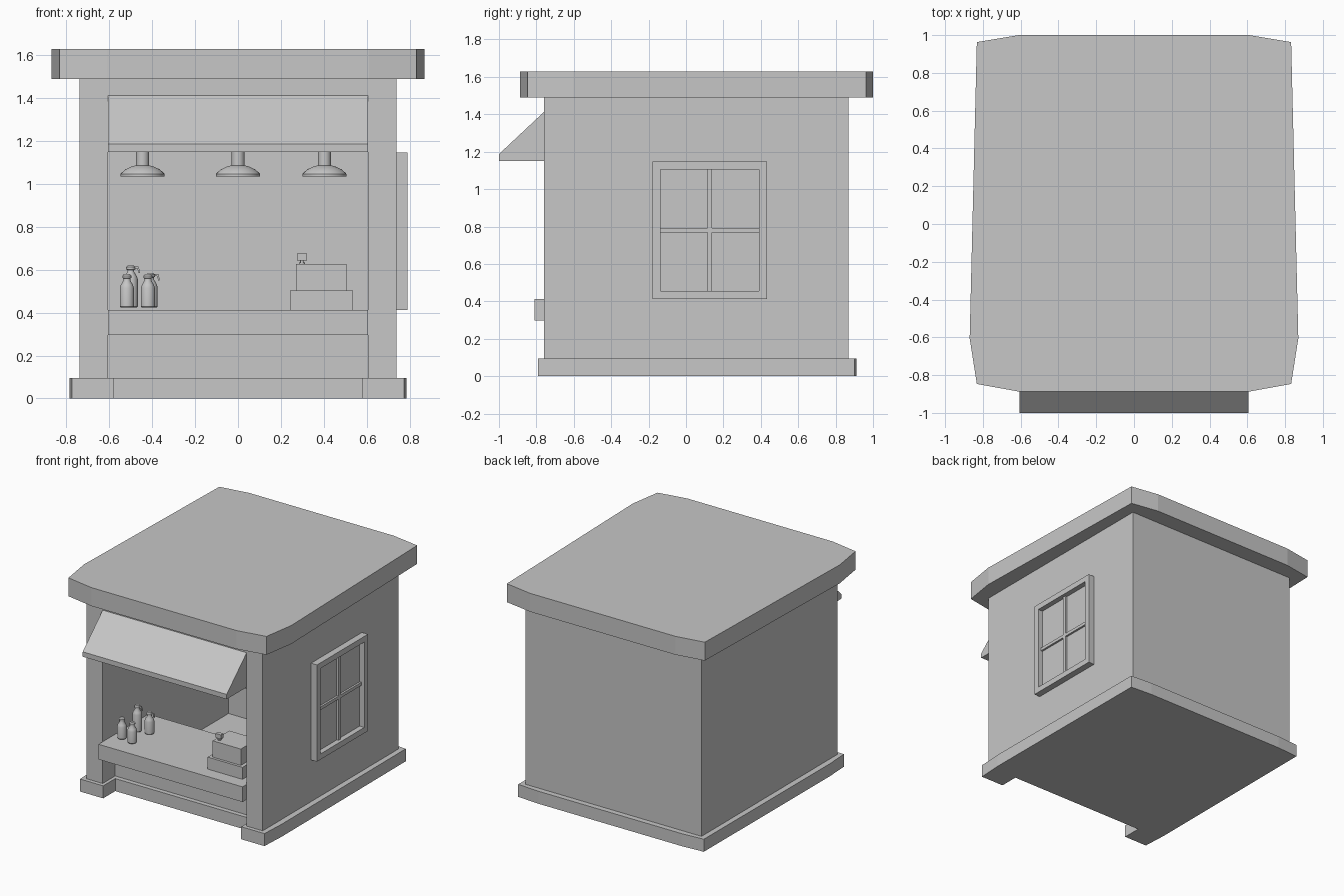
import bpy, bmesh, math
from mathutils import Matrix

if "Cube" in bpy.data.objects:
    bpy.data.objects.remove(bpy.data.objects["Cube"])

grey = bpy.data.materials.new("plain grey")
grey.diffuse_color = (0.57, 0.57, 0.57, 1)
grey.use_nodes = True
grey.node_tree.nodes["Principled BSDF"].inputs["Base Color"].default_value = grey.diffuse_color


def finish(name, bm):
    bmesh.ops.recalc_face_normals(bm, faces=bm.faces)
    me = bpy.data.meshes.new(name)
    bm.to_mesh(me)
    bm.free()
    me.materials.append(grey)
    ob = bpy.data.objects.new(name, me)
    bpy.context.collection.objects.link(ob)
    return ob


def extrude(name, points, offset):
    """Closed outline of 3D points extruded along an offset vector."""
    bm = bmesh.new()
    face = bm.faces.new([bm.verts.new(p) for p in points])
    ext = bmesh.ops.extrude_face_region(bm, geom=[face])
    new = [v for v in ext["geom"] if isinstance(v, bmesh.types.BMVert)]
    bmesh.ops.translate(bm, verts=new, vec=offset)
    return finish(name, bm)


def mirrored_prism(name, right_half, z0, z1):
    """Plan outline given for x > 0, mirrored to the left."""
    plan = right_half + [(-x, y) for x, y in reversed(right_half)]
    return extrude(name, [(x, y, z0) for x, y in plan], (0, 0, z1 - z0))


def box(name, x0, x1, y0, y1, z0, z1):
    return extrude(name, [(x0, y0, z0), (x1, y0, z0), (x1, y1, z0), (x0, y1, z0)],
                   (0, 0, z1 - z0))


def lathe(name, profile, x, y, z, sides=24):
    bm = bmesh.new()
    vs = [bm.verts.new((r, 0, h)) for r, h in profile]
    es = [bm.edges.new(p) for p in zip(vs, vs[1:])]
    bmesh.ops.spin(bm, geom=vs + es, axis=(0, 0, 1), cent=(0, 0, 0),
                   steps=sides, angle=math.tau)
    bmesh.ops.remove_doubles(bm, verts=bm.verts, dist=1e-5)
    bmesh.ops.translate(bm, verts=bm.verts, vec=(x, y, z))
    ob = finish(name, bm)
    bpy.ops.object.select_all(action='DESELECT')
    ob.select_set(True)
    bpy.context.view_layer.objects.active = ob
    bpy.ops.object.shade_smooth_by_angle(angle=math.radians(35))
    return ob


# plinth with a notch under the counter and a sunken floor
plinth = mirrored_prism("plinth", [(0.58, -0.645), (0.58, -0.79), (0.775, -0.79),
                                   (0.785, -0.6), (0.78, 0.90), (0.6, 0.912)], 0, 0.095)
cutter = box("floor_cutter", -0.605, 0.605, -0.6, 0.75, 0.05, 0.3)
cutter.hide_render = True
mod = plinth.modifiers.new("sunken floor", 'BOOLEAN')
mod.object = cutter
mod.solver = 'EXACT'
bpy.context.view_layer.objects.active = plinth
bpy.ops.object.modifier_apply(modifier=mod.name)
bpy.data.objects.remove(cutter)

# walls, lintel, roof
mirrored_prism("walls", [(0.605, 0.75), (0.605, -0.76), (0.74, -0.76), (0.74, 0.87)], 0.095, 1.49)
box("lintel", -0.605, 0.605, -0.76, -0.63, 1.41, 1.49)
mirrored_prism("roof", [(0.61, -0.887), (0.832, -0.847), (0.87, -0.605),
                        (0.832, 0.963), (0.61, 1.0)], 1.49, 1.63)

# awning wedge
extrude("awning", [(-0.605, -0.76, 1.15), (-0.605, -1.0, 1.15), (-0.605, -1.0, 1.187),
                   (-0.605, -0.76, 1.412)], (1.21, 0, 0))

# counter and the panel below it
box("counter_top", -0.605, 0.605, -0.81, -0.21, 0.297, 0.412)
box("counter_panel", -0.605, 0.605, -0.61, -0.5, 0.08, 0.297)

# window on the right wall
Y0, Y1, Z0, Z1, T = -0.18, 0.432, 0.412, 1.147, 0.043
ym, zm, w = (Y0 + Y1) / 2, (Z0 + Z1) / 2, 0.012
box("window_pane", 0.735, 0.75, Y0 + T, Y1 - T, Z0 + T, Z1 - T)
for n, y in (("front", Y0), ("back", Y1 - T)):
    box("window_frame_" + n, 0.74, 0.79, y, y + T, Z0, Z1)
for n, z in (("bottom", Z0), ("top", Z1 - T)):
    box("window_frame_" + n, 0.74, 0.79, Y0 + T, Y1 - T, z, z + T)
box("window_bar_upright", 0.74, 0.765, ym - w, ym + w, Z0 + T, Z1 - T)
box("window_bar_level", 0.74, 0.765, Y0 + T, Y1 - T, zm - w, zm + w)

# hanging lamps
shade = [(0, 1.49), (0.03, 1.49), (0.03, 1.087), (0.05, 1.082), (0.08, 1.068),
         (0.1, 1.05), (0.103, 1.046), (0.103, 1.036), (0, 1.036)]
for i, x in enumerate((-0.445, 0, 0.403)):
    lathe(f"lamp_{i + 1}", shade, x, -0.5, 0, 32)

# till
box("till_drawer", 0.242, 0.535, -0.71, -0.45, 0.412, 0.503)
box("till_body", 0.27, 0.507, -0.69, -0.49, 0.503, 0.627)
lathe("till_post", [(0, 0), (0.014, 0), (0.014, 0.006), (0.008, 0.006), (0.008, 0.02), (0, 0.02)],
      0.298, -0.65, 0.627, 12)
box("till_display", 0.275, 0.321, -0.665, -0.635, 0.643, 0.675)

# bottles with small spouts
for i, (x, y, h) in enumerate(((-0.518, -0.653, 0), (-0.42, -0.67, 0),
                               (-0.5, -0.495, 0.04), (-0.408, -0.48, 0.005))):
    lathe(f"bottle_{i + 1}",
          [(0, 0), (0.03, 0), (0.033, 0.004), (0.033, 0.09 + h), (0.028, 0.105 + h),
           (0.016, 0.125 + h), (0.016, 0.135 + h), (0.021, 0.137 + h),
           (0.021, 0.147 + h), (0.014, 0.155 + h), (0, 0.155 + h)], x, y, 0.425)
    if i > 1:
        z = 0.425 + 0.146 + h
        extrude(f"bottle_spout_{i + 1}",
                [(x, y - 0.005, z - 0.005), (x + 0.03, y - 0.005, z - 0.005),
                 (x + 0.038, y - 0.005, z - 0.028), (x + 0.044, y - 0.005, z - 0.024),
                 (x + 0.036, y - 0.005, z + 0.005), (x, y - 0.005, z + 0.005)], (0, 0.01, 0))
